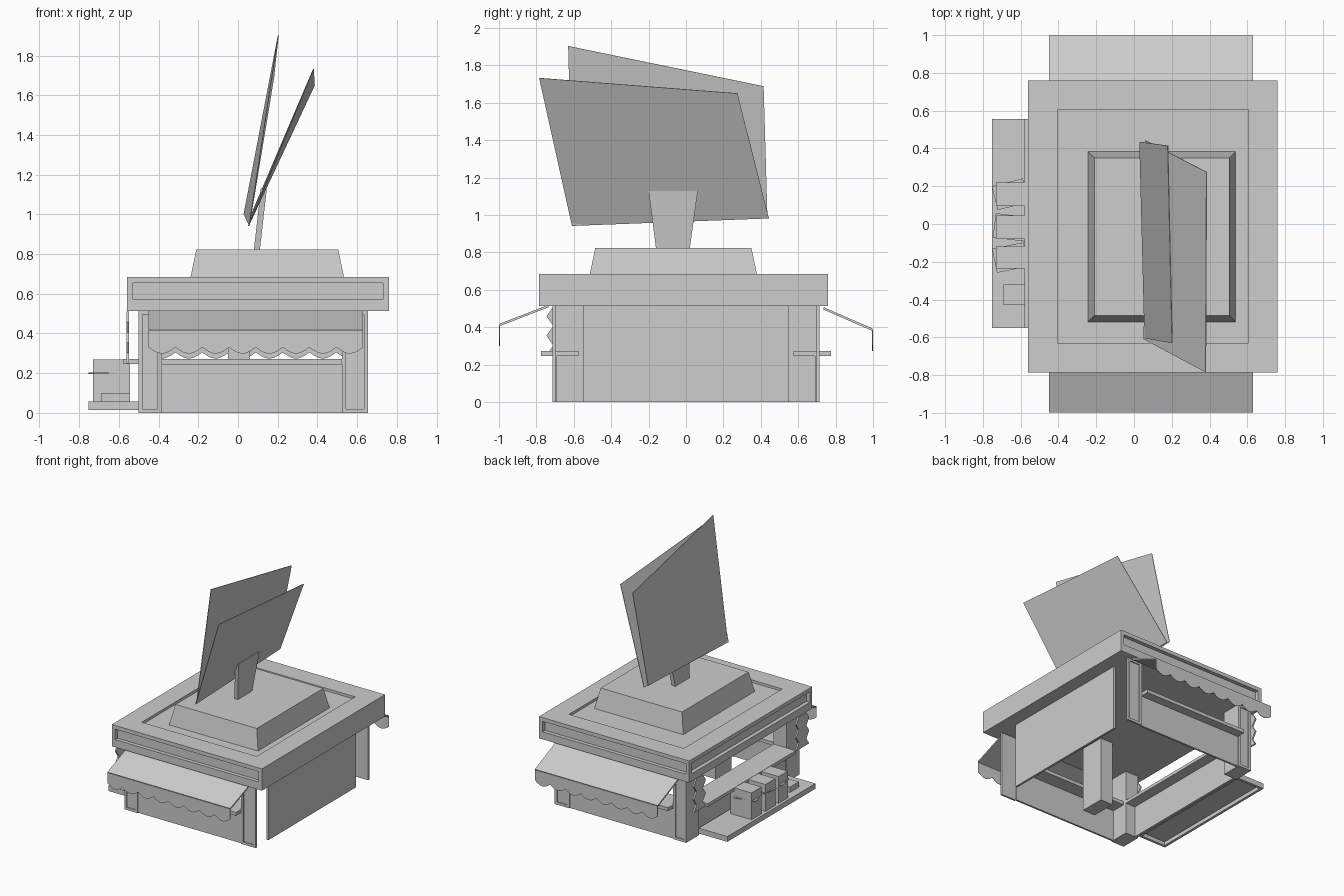
import bpy, bmesh, math
from mathutils import Vector, Matrix

cube = bpy.data.objects.get("Cube")
if cube:
    bpy.data.objects.remove(cube, do_unlink=True)

grey = bpy.data.materials.new("light grey")
grey.use_nodes = True
GREY = (0.61, 0.61, 0.61, 1)
grey.diffuse_color = GREY
grey.node_tree.nodes["Principled BSDF"].inputs["Base Color"].default_value = GREY


def finish(name, bm):
    bmesh.ops.recalc_face_normals(bm, faces=bm.faces)
    mesh = bpy.data.meshes.new(name)
    bm.to_mesh(mesh)
    bm.free()
    mesh.materials.append(grey)
    obj = bpy.data.objects.new(name, mesh)
    bpy.context.collection.objects.link(obj)
    return obj


def box_bm(x, y, z):
    bm = bmesh.new()
    bmesh.ops.create_cube(bm, size=1)
    for v in bm.verts:
        v.co = [a[0] + (c + 0.5) * (a[1] - a[0]) for a, c in zip((x, y, z), v.co)]
    return bm


def box(name, x, y, z):
    return finish(name, box_bm(x, y, z))


def recess(bm, direction, margin, depth, lift=0):
    """Inset the outer face looking along direction and sink it with straight sides."""
    d = Vector(direction)
    bm.normal_update()
    face = max(bm.faces, key=lambda f: 2 * f.normal.dot(d) + f.calc_center_median().dot(d))
    bmesh.ops.inset_region(bm, faces=[face], thickness=margin, use_even_offset=True)
    low = min(v.co.z for v in face.verts)
    for v in face.verts:
        if lift and v.co.z < low + 0.001:
            v.co.z += lift
    floor = bmesh.ops.extrude_discrete_faces(bm, faces=[face])["faces"][0]
    bmesh.ops.translate(bm, verts=list(floor.verts), vec=-d * depth)


def slab(name, corners, thickness):
    """Thin plate over an outline."""
    bm = bmesh.new()
    c = [Vector(p) for p in corners]
    n = (c[1] - c[0]).cross(c[-1] - c[0]).normalized() * thickness / 2
    a = [bm.verts.new(p + n) for p in c]
    b = [bm.verts.new(p - n) for p in c]
    bm.faces.new(a)
    bm.faces.new(b[::-1])
    for i in range(len(c)):
        j = (i + 1) % len(c)
        bm.faces.new((a[i], b[i], b[j], a[j]))
    return finish(name, bm)


# Roof with sunken top and framed fascia on three sides
bm = box_bm((-0.56, 0.76), (-0.785, 0.76), (0.512, 0.685))
recess(bm, (0, 0, 1), 0.155, 0.02)
for d in ((0, -1, 0), (0, 1, 0), (-1, 0, 0)):
    recess(bm, d, 0.03, 0.03, lift=0.03)
finish("roof", bm)

# Tapered sign base
bm = box_bm((-0.245, 0.54), (-0.52, 0.385), (0.655, 0.823))
for v in bm.verts:
    if v.co.z > 0.7:
        v.co.x += 0.035 if v.co.x < 0 else -0.035
        v.co.y += 0.035 if v.co.y < 0 else -0.035
finish("sign_base", bm)

# Leaning bracket and two sign boards
slab("sign_bracket", [(0.095, -0.16, 0.82), (0.095, 0.02, 0.82),
                      (0.13, 0.063, 1.13), (0.13, -0.2, 1.13)], 0.03)
slab("sign_board_right", [(0.053, -0.61, 0.942), (0.06, 0.443, 0.982),
                          (0.385, 0.275, 1.65), (0.38, -0.785, 1.732)], 0.004)
slab("sign_board_left", [(0.057, -0.605, 0.945), (0.03, 0.435, 1.0),
                         (0.18, 0.415, 1.688), (0.203, -0.63, 1.903)], 0.004)

for side, s in (("front", -1), ("back", 1)):
    # Solid posts beside the sales window, thin facing posts beside the closed wall
    for hand, x, inner in (("left", (0.525, 0.655), 0.698), ("right", (-0.5, -0.385), 0.55)):
        bm = box_bm(x, sorted((s * inner, s * 0.713)), (0, 0.515))
        recess(bm, (0, s, 0), 0.02, 0.008)
        finish(f"{side}_{hand}_post", bm)

    # Low wall and serving counter
    box(f"{side}_low_wall", (-0.385, 0.525), sorted((s * 0.69, s * 0.705)), (0, 0.245))
    box(f"{side}_counter", (-0.385, 0.525), sorted((s * 0.575, s * 0.775)), (0.245, 0.272))

    # Sloping awning with scalloped valance
    drop = 0.0 if s < 0 else 0.025
    top, edge = 0.513 - drop * 0.5, 0.412 - drop
    slab(f"{side}_awning", [(-0.45, s * 0.735, top), (0.63, s * 0.735, top),
                            (0.63, s * 0.996, edge), (-0.45, s * 0.996, edge)], 0.012)
    count, steps = 8, 6
    width = 1.08 / count
    rim = [(-0.45 + width * i / steps, s * 0.997,
            edge - 0.082 - 0.032 * math.sin(math.pi * (i % steps) / steps))
           for i in range(count * steps + 1)]
    slab(f"{side}_valance", [(0.63, s * 0.997, edge), (-0.45, s * 0.997, edge)] + rim, 0.003)

# Closed wall on one side, open sales window on the other
box("closed_side_wall", (0.635, 0.652), (-0.55, 0.55), (0, 0.515))
box("window_low_wall", (-0.49, -0.47), (-0.55, 0.55), (0, 0.247))
box("window_counter", (-0.58, -0.385), (-0.55, 0.555), (0.247, 0.272))

# Upright inside the stall
box("inner_upright", (-0.05, 0.06), (-0.5, -0.3), (0, 0.515))

# Display platform, hollow underneath
bm = box_bm((-0.752, -0.5), (-0.55, 0.555), (0.015, 0.057))
recess(bm, (0, 0, -1), 0.02, 0.03)
finish("display_platform", bm)

# Bundles of papers on the platform, each with a loose sheet
for i, (y0, y1, tilt) in enumerate(((0.095, 0.22, 0.25), (-0.08, 0.045, -0.12), (-0.235, -0.12, 0.2))):
    box(f"paper_bundle_{i + 1}", (-0.73, -0.545), (y0, y1), (0.057, 0.27))
    sheet = box(f"loose_sheet_{i + 1}", (-0.085, 0.085), (-0.065, 0.065), (-0.003, 0.003))
    sheet.matrix_world = Matrix.Translation((-0.655, (y0 + y1) / 2, 0.2)) @ Matrix.Rotation(tilt, 4, "Z")
box("flat_stack", (-0.69, -0.545), (-0.43, -0.32), (0.057, 0.1))

# Jagged hanging sheets beside the window
for name, y0, y1 in (("front", -0.6, -0.728), ("back", 0.57, 0.685)):
    s = 1 if y1 > 0 else -1
    teeth = [(-0.555, y1 + s * (0.018 if i % 2 else -0.018), 0.51 - 0.052 * i) for i in range(6)]
    inner = [(-0.555, y0 + s * (0.018 if i % 2 else -0.018), 0.25 + 0.052 * i) for i in range(6)]
    slab(f"{name}_jagged_sheet", teeth + inner, 0.012)
